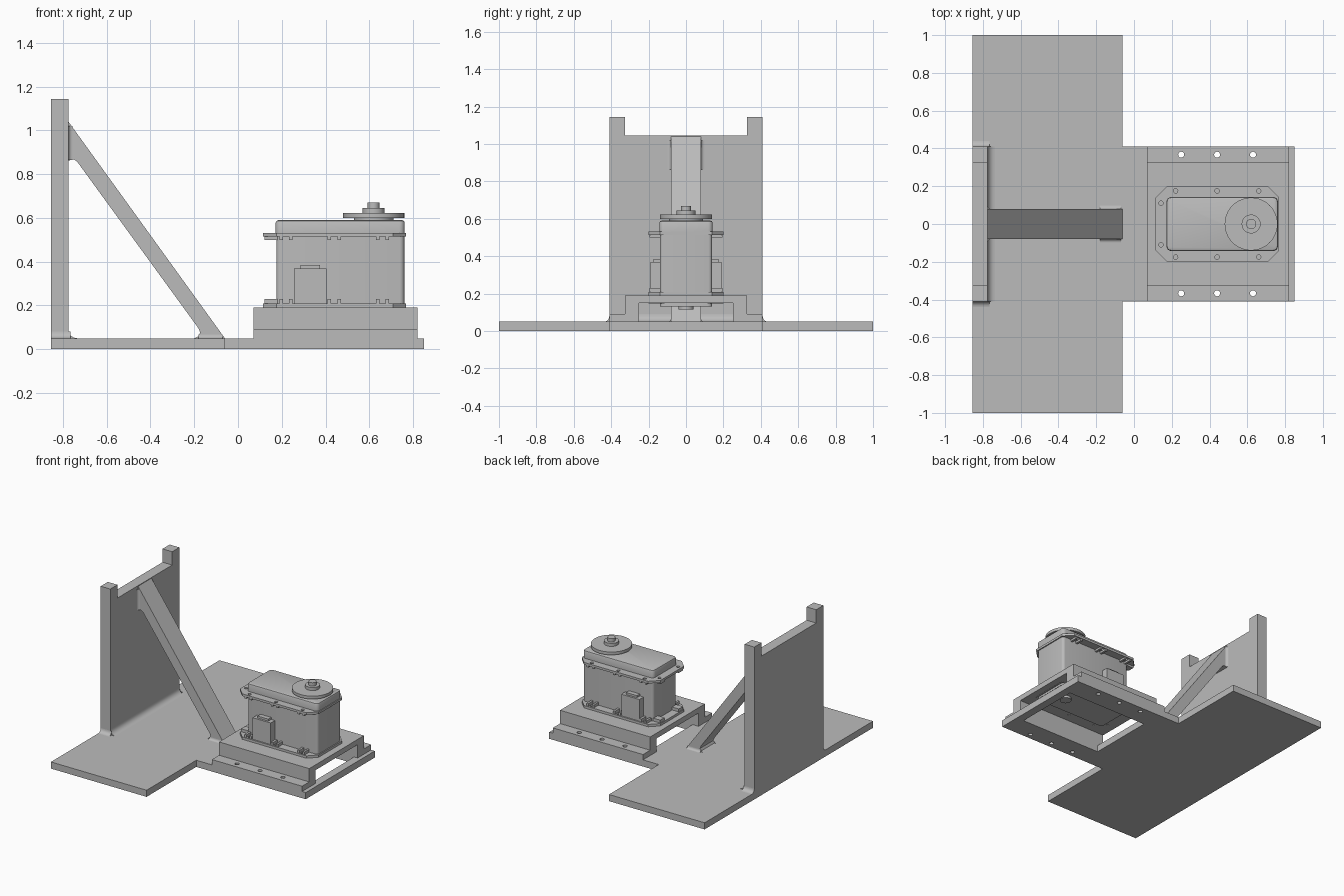
import bpy, bmesh, math
from mathutils import Vector

if "Cube" in bpy.data.objects:
    bpy.data.objects.remove(bpy.data.objects["Cube"], do_unlink=True)

grey = bpy.data.materials.new("plain grey")
grey.use_nodes = True
GREY = (0.5, 0.5, 0.5, 1)
grey.diffuse_color = GREY
grey.node_tree.nodes["Principled BSDF"].inputs["Base Color"].default_value = GREY


def prism(name, pts, axis, a, b, smooth=False, bevel=0):
    """Extrude a 2D profile along an axis from a to b."""
    place = {"x": lambda p, t: (t, p[0], p[1]),
             "y": lambda p, t: (p[0], t, p[1]),
             "z": lambda p, t: (p[0], p[1], t)}[axis]
    bm = bmesh.new()
    face = bm.faces.new([bm.verts.new(place(p, a)) for p in pts])
    ext = bmesh.ops.extrude_face_region(bm, geom=[face])["geom"]
    move = Vector(place((0, 0), b - a))
    bmesh.ops.translate(bm, vec=move, verts=[v for v in ext if isinstance(v, bmesh.types.BMVert)])
    bmesh.ops.recalc_face_normals(bm, faces=bm.faces)
    if bevel:
        rim = [e for e in bm.edges if all(abs(v.co.z - b) < 1e-5 for v in e.verts)]
        bmesh.ops.bevel(bm, geom=rim, offset=bevel, segments=2, profile=0.5, affect="EDGES")
    mesh = bpy.data.meshes.new(name)
    bm.to_mesh(mesh)
    bm.free()
    mesh.materials.append(grey)
    obj = bpy.data.objects.new(name, mesh)
    bpy.context.collection.objects.link(obj)
    if smooth:
        activate(obj)
        bpy.ops.object.shade_smooth_by_angle(angle=math.radians(35))
    return obj


def activate(obj):
    bpy.ops.object.select_all(action="DESELECT")
    obj.select_set(True)
    bpy.context.view_layer.objects.active = obj


def rect(x0, x1, y0, y1, c=0, steps=1):
    """Rectangle whose corners are cut (one step) or rounded (more steps)."""
    if not c:
        return [(x0, y0), (x1, y0), (x1, y1), (x0, y1)]
    pts = []
    for k, (cx, cy) in enumerate([(x1 - c, y1 - c), (x0 + c, y1 - c),
                                  (x0 + c, y0 + c), (x1 - c, y0 + c)]):
        for i in range(steps + 1):
            t = (k + i / steps) * math.pi / 2
            pts.append((cx + c * math.cos(t), cy + c * math.sin(t)))
    return pts


def circle(x, y, r, n=40):
    return [(x + r * math.cos(math.tau * i / n), y + r * math.sin(math.tau * i / n)) for i in range(n)]


def box(name, x0, x1, y0, y1, z0, z1):
    return prism(name, rect(x0, x1, y0, y1), "z", z0, z1)


def disc(name, x, y, r, z0, z1):
    return prism(name, circle(x, y, r), "z", z0, z1, smooth=True)


def fillet(name, u, v, du, dv, r, axis, a, b):
    """Concave strip filling the inside corner at (u, v)."""
    arc = [(u + du * r * (1 - math.sin(t)), v + dv * r * (1 - math.cos(t)))
           for t in [i * math.pi / 12 for i in range(7)]]
    return prism(name, [(u, v)] + arc, axis, a, b, smooth=True)


def cut(obj, cutters):
    for c in cutters:
        c.hide_render = True
        mod = obj.modifiers.new("cut", "BOOLEAN")
        mod.operation, mod.solver, mod.object = "DIFFERENCE", "EXACT", c
        activate(obj)
        bpy.ops.object.modifier_apply(modifier=mod.name)
    for c in cutters:
        bpy.data.objects.remove(c, do_unlink=True)


def screw_holes():
    return [prism("hole_cutter", circle(x, s * 0.367, 0.016, 16), "z", -0.1, 0.14)
            for x in (0.25, 0.44, 0.63) for s in (-1, 1)]


SIDES = (("right", -1), ("left", 1))

# T-shaped base with a window under the bracket
base = prism("base_plate", [(-0.855, -1), (-0.06, -1), (-0.06, -0.41), (0.85, -0.41),
                            (0.85, 0.41), (-0.06, 0.41), (-0.06, 1), (-0.855, 1)], "z", 0, 0.05)
cut(base, [box("window_cutter", 0.12, 0.79, -0.25, 0.25, -0.1, 0.2)] + screw_holes())

# Upright wall with two corner posts
prism("upright_wall", [(-0.41, 0.05), (0.41, 0.05), (0.41, 1.145), (0.325, 1.145), (0.325, 1.045),
                       (-0.325, 1.045), (-0.325, 1.145), (-0.41, 1.145)], "x", -0.855, -0.775)
fillet("wall_front_fillet", -0.775, 0.05, 1, 1, 0.04, "y", -0.41, 0.41)
for side, s in SIDES:
    fillet(side + "_wall_fillet", s * 0.41, 0.05, s, 1, 0.03, "x", -0.855, -0.765)

# Diagonal brace with blended ends
prism("diagonal_brace", [(-0.775, 1.04), (-0.06, 0.05), (-0.2, 0.05), (-0.182, 0.058), (-0.173, 0.075),
                         (-0.18, 0.095), (-0.735, 0.857), (-0.75, 0.868), (-0.775, 0.862)],
      "y", -0.08, 0.08)
for side, s in SIDES:
    fillet(side + "_brace_foot_fillet", s * 0.08, 0.05, s, 1, 0.018, "x", -0.18, -0.07)
    fillet(side + "_brace_top_fillet", -0.775, s * 0.08, 1, s, 0.018, "z", 0.865, 1.02)

# Hat-shaped mounting bracket
half = [(0.25, 0.15), (0.25, 0.05), (0.41, 0.05), (0.41, 0.09), (0.325, 0.09), (0.325, 0.19)]
bracket = prism("bracket", half + [(-y, z) for y, z in reversed(half)], "x", 0.07, 0.82)
cut(bracket, screw_holes())

# Motor housing and lids
prism("motor_body", rect(0.175, 0.76, -0.14, 0.14, 0.02, 4), "z", 0.15, 0.53, smooth=True)
prism("motor_lid", rect(0.172, 0.762, -0.143, 0.143, 0.025, 4), "z", 0.53, 0.59, smooth=True, bevel=0.012)
prism("motor_bottom_lid", rect(0.175, 0.76, -0.14, 0.14, 0.025, 4), "z", 0.132, 0.15, smooth=True)
disc("bottom_boss", 0.62, 0, 0.04, 0.115, 0.132)

# Upper and lower mounting flanges with screw holes and lugs
HOLE_X = (0.22, 0.44, 0.66)
for name, z0, z1, lug0, lug1 in (("upper", 0.515, 0.532, 0.5, 0.516),
                                 ("lower", 0.147, 0.208, 0.207, 0.23)):
    flange = prism(name + "_flange", rect(0.115, 0.768, -0.2, 0.2, 0.06), "z", z0, z1)
    spots = [(x, s * 0.175) for x in HOLE_X for s in (-1, 1)] + [(0.143, s * 0.11) for s in (-1, 1)]
    cut(flange, [prism("hole_cutter", circle(x, y, 0.012, 12), "z", z0 - 0.01, z1 + 0.01) for x, y in spots])
    for side, s in SIDES:
        for i, x in enumerate(HOLE_X):
            for dx in (-0.022, 0.022):
                y0, y1 = sorted((s * 0.13, s * 0.195))
                box(f"{side}_{name}_lug_{i}", x + dx - 0.008, x + dx + 0.008, y0, y1, lug0, lug1)
        y0, y1 = sorted((s * 0.085, s * 0.135))
        box(f"{side}_{name}_end_lug", 0.12, 0.18, y0, y1, lug0, lug1)

# Connector blocks on both long sides
for side, s in SIDES:
    y0, y1 = sorted((s * 0.13, s * 0.19))
    box(side + "_connector", 0.255, 0.405, y0, y1, 0.2, 0.37)
    y0, y1 = sorted((s * 0.13, s * 0.175))
    box(side + "_connector_cap", 0.285, 0.375, y0, y1, 0.37, 0.385)

# Output disc and hub
disc("output_collar", 0.62, 0, 0.09, 0.585, 0.602)
disc("output_disc", 0.62, 0, 0.14, 0.6, 0.622)
disc("output_hub", 0.62, 0, 0.05, 0.622, 0.645)
disc("output_pin", 0.62, 0, 0.027, 0.645, 0.67)
